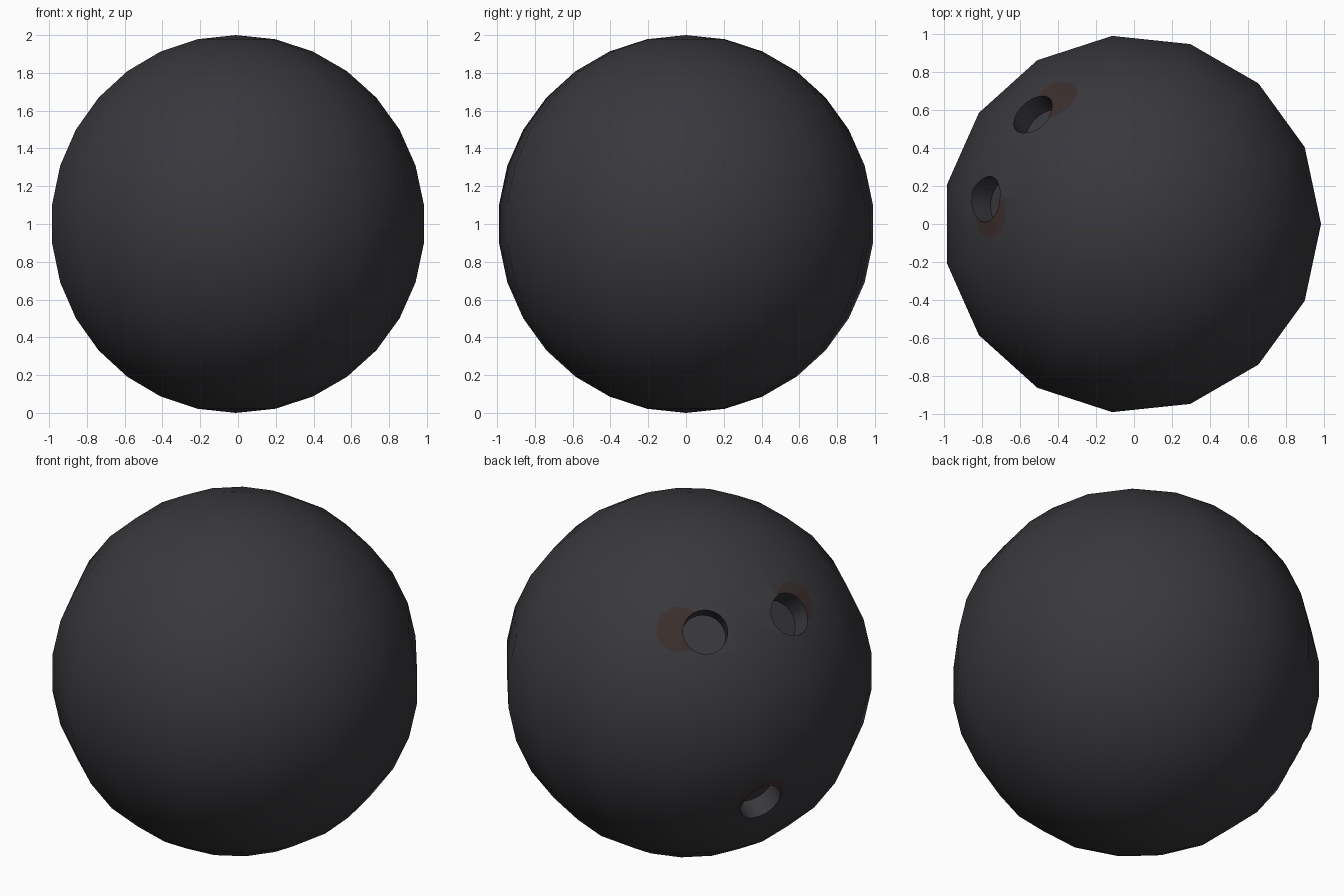
import bpy, bmesh, math
from mathutils import Vector, Matrix

if "Cube" in bpy.data.objects:
    bpy.data.objects.remove(bpy.data.objects["Cube"])

CENTRE = Vector((-0.011, 0, 1))


def material(name, rgb):
    m = bpy.data.materials.new(name)
    m.diffuse_color = (*rgb, 1)
    m.use_nodes = True
    m.node_tree.nodes["Principled BSDF"].inputs["Base Color"].default_value = m.diffuse_color
    return m


CHARCOAL = material("charcoal", (0.040, 0.040, 0.046))
BROWN = material("dark_brown", (0.042, 0.028, 0.026))


def to_object(bm, name, mat):
    me = bpy.data.meshes.new(name)
    bm.to_mesh(me)
    bm.free()
    me.materials.append(mat)
    ob = bpy.data.objects.new(name, me)
    bpy.context.collection.objects.link(ob)
    return ob


def sphere(name, radius, mat):
    """15 x 15 low-poly sphere with a corner column on +x."""
    bm = bmesh.new()
    bmesh.ops.create_uvsphere(bm, u_segments=15, v_segments=15, radius=radius)
    v = next(v for v in bm.verts if v.co.xy.length > 0.1)
    turn = Matrix.Rotation(-math.atan2(v.co.y, v.co.x), 4, 'Z')
    bmesh.ops.transform(bm, matrix=Matrix.Translation(CENTRE) @ turn, verts=bm.verts)
    return to_object(bm, name, mat)


def drill(name, spot, radius, start, mat):
    """Cylinder pointing at the ball centre, from distance start outwards."""
    axis = (Vector(spot) - CENTRE).normalized()
    bm = bmesh.new()
    bmesh.ops.create_cone(bm, cap_ends=True, segments=32, radius1=radius,
                          radius2=radius, depth=1.2 - start)
    m = (Matrix.Translation(CENTRE + axis * (1.2 + start) / 2)
         @ axis.to_track_quat('Z', 'Y').to_matrix().to_4x4())
    bmesh.ops.transform(bm, matrix=m, verts=bm.verts)
    ob = to_object(bm, name, mat)
    ob.hide_render = True
    return ob


def boolean(ob, cutter, op):
    mod = ob.modifiers.new("cut", 'BOOLEAN')
    mod.operation, mod.object, mod.solver = op, cutter, 'EXACT'
    bpy.context.view_layer.objects.active = ob
    bpy.ops.object.modifier_apply(modifier=mod.name)


def smooth(ob):
    bpy.ops.object.select_all(action='DESELECT')
    ob.select_set(True)
    bpy.context.view_layer.objects.active = ob
    bpy.ops.object.shade_smooth_by_angle(angle=math.radians(40))


# hole centre, stain centre, stain radius
HOLES = [
    ("upper", (-0.53, 0.575, 1.60), (-0.415, 0.655, 1.615), 0.125),
    ("side", (-0.775, 0.13, 1.60), (-0.75, 0.05, 1.63), 0.122),
    ("thumb", (-0.80, 0.435, 0.60), (-0.80, 0.44, 0.625), 0.137),
]

ball = sphere("ball", 1.0, CHARCOAL)
for label, hole, stain, r in HOLES:
    # finger hole
    cutter = drill("hole_cutter", hole, 0.122, 0.855, CHARCOAL)
    boolean(ball, cutter, 'DIFFERENCE')

    # brown stain beside the hole: a thin skin just above the ball
    patch = sphere(label + "_hole_stain", 1.003, BROWN)
    outline = drill("stain_cutter", stain, r, 0.5, BROWN)
    boolean(patch, outline, 'INTERSECT')
    boolean(patch, cutter, 'DIFFERENCE')
    bm = bmesh.new()
    bm.from_mesh(patch.data)
    bm.normal_update()
    hidden = [f for f in bm.faces
              if f.normal.dot((f.calc_center_median() - CENTRE).normalized()) < 0.6
              or (f.calc_center_median() - CENTRE).length < 0.93]
    bmesh.ops.delete(bm, geom=hidden, context='FACES')
    bm.to_mesh(patch.data)
    bm.free()
    patch.data.materials.clear()
    patch.data.materials.append(BROWN)
    for p in patch.data.polygons:
        p.material_index = 0
    smooth(patch)
    for tool in (cutter, outline):
        bpy.data.objects.remove(tool)

ball.data.materials.clear()
ball.data.materials.append(CHARCOAL)
for p in ball.data.polygons:
    p.material_index = 0
smooth(ball)
